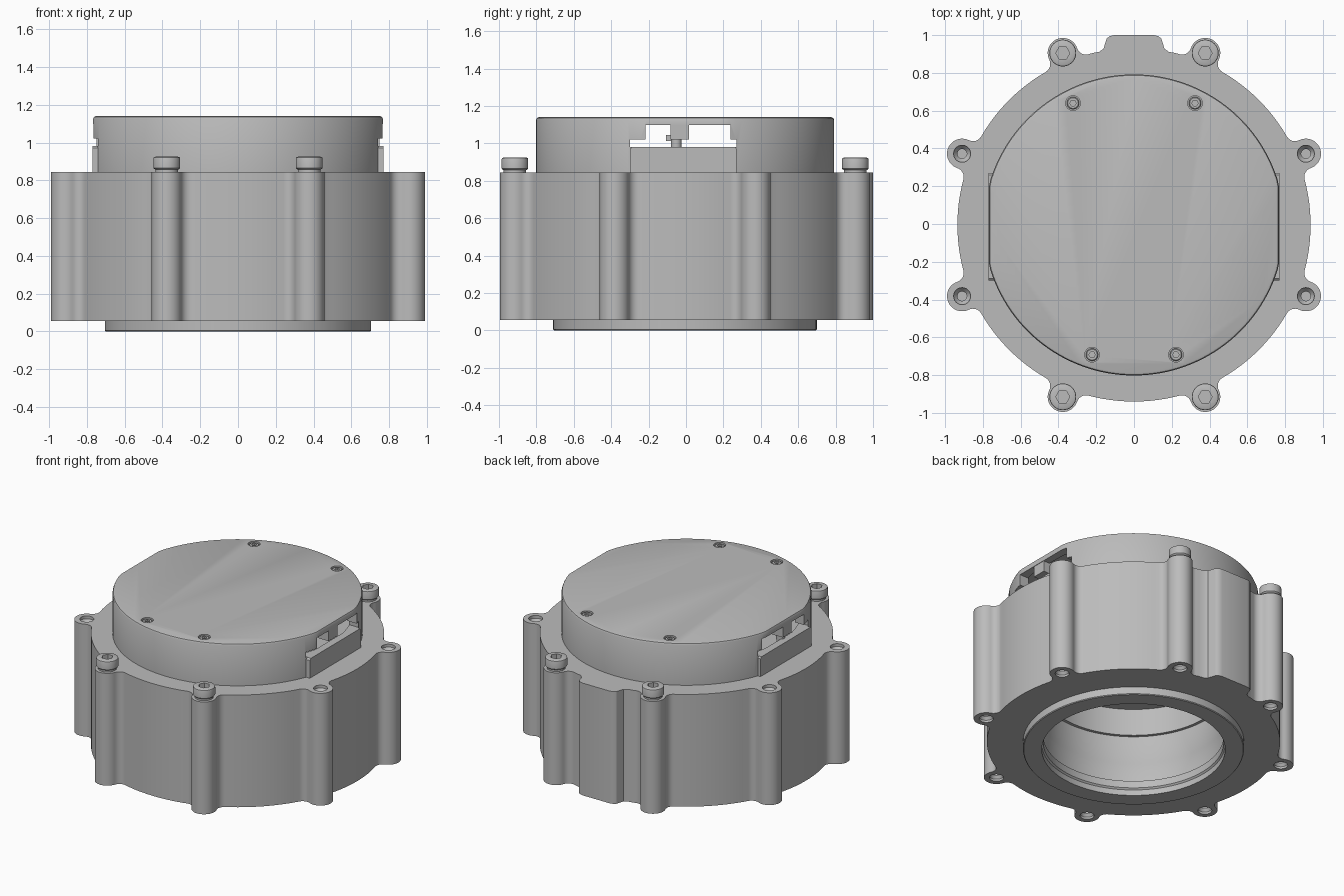
import bpy, bmesh
from math import sin, cos, pi, atan2, acos, radians
from mathutils import Vector, Matrix

if "Cube" in bpy.data.objects:
    bpy.data.objects.remove(bpy.data.objects["Cube"])

CY = -0.005                      # centre line of the round parts
grey = bpy.data.materials.new("machined_grey")
grey.use_nodes = True
GREY = (0.5, 0.5, 0.5, 1)
grey.diffuse_color = GREY
grey.node_tree.nodes["Principled BSDF"].inputs["Base Color"].default_value = GREY


def arc(cx, cy, r, a0, a1, n):
    return [Vector((cx + r * cos(a0 + (a1 - a0) * i / n),
                    cy + r * sin(a0 + (a1 - a0) * i / n))) for i in range(n + 1)]


def circle(r, n=48, x=0, y=0):
    return arc(x, y, r, 0, 2 * pi, n)[:-1]


def loft(name, layers):
    """Closed solid through a stack of (outline, z) layers."""
    bm = bmesh.new()
    rings = [[bm.verts.new((p.x, p.y, z)) for p in outline] for outline, z in layers]
    for low, high in zip(rings, rings[1:]):
        n = len(low)
        for i in range(n):
            j = (i + 1) % n
            bm.faces.new((low[i], low[j], high[j], high[i]))
    bm.faces.new(rings[0][::-1])
    bm.faces.new(rings[-1])
    bmesh.ops.recalc_face_normals(bm, faces=bm.faces)
    mesh = bpy.data.meshes.new(name)
    bm.to_mesh(mesh)
    bm.free()
    mesh.materials.append(grey)
    obj = bpy.data.objects.new(name, mesh)
    bpy.context.collection.objects.link(obj)
    return obj


def turned(name, profile, x=0, y=0, n=48):
    return loft(name, [(circle(r, n, x, y), z) for r, z in profile])


def block(name, x0, x1, y0, y1, z0, z1):
    base = [Vector(p) for p in ((x0, y0), (x1, y0), (x1, y1), (x0, y1))]
    return loft(name, [(base, z0), (base, z1)])


def activate(obj):
    bpy.ops.object.select_all(action='DESELECT')
    obj.select_set(True)
    bpy.context.view_layer.objects.active = obj


def cut(obj, cutter, keep=False):
    activate(obj)
    mod = obj.modifiers.new("cut", 'BOOLEAN')
    mod.operation = 'DIFFERENCE'
    mod.solver = 'EXACT'
    mod.object = cutter
    bpy.ops.object.modifier_apply(modifier=mod.name)
    if not keep:
        bpy.data.objects.remove(cutter)


def copies(obj, places):
    """Place the object at the first spot and linked copies at the rest."""
    for i, (x, y) in enumerate(places):
        o = obj if i == 0 else obj.copy()
        if i:
            bpy.context.collection.objects.link(o)
        o.location = (x, y, 0)


# Body outline: round wall, eight filleted bolt ears and a rear tab
R, D, EAR, FIL = 0.935, 0.985, 0.08, 0.05
phi = acos((D * D + (R + FIL) ** 2 - (EAR + FIL) ** 2) / (2 * D * (R + FIL)))
fx, fy = (R + FIL) * cos(phi), (R + FIL) * sin(phi)
beta = atan2(fy, fx - D)
half = arc(D, 0, EAR, 0, beta, 12) + arc(fx, fy, FIL, beta - pi, phi - pi, 8)[1:]
ear = [Vector((p.x, -p.y)) for p in half[:0:-1]] + half
tab = [Vector(p) for p in ((0.22, 0.91), (0.185, 0.916), (0.162, 0.932), (0.153, 0.96),
                           (0.145, 0.986), (0.13, 0.999), (0.105, 1.005))]
tab += [Vector((-p.x, p.y)) for p in tab[::-1]]
outline, ear_spots = [], []
for k in range(8):
    a = radians(22.5 + 45 * k)
    outline += [Matrix.Rotation(a, 2) @ p for p in ear]
    outline += tab if k == 1 else arc(0, 0, R, a + phi, a + pi / 4 - phi, 12)[1:-1]
    ear_spots.append((D * cos(a), D * sin(a) + CY))
outline = [p + Vector((0, CY)) for p in outline]

body = loft("body", [(outline, 0.055), (outline, 0.845)])
flange = turned("bottom_flange", [(0.7, 0), (0.705, 0.005), (0.705, 0.06)], y=CY, n=96)

# Stepped bore open at the bottom
bore = turned("bore_cutter", [(0.585, -0.1), (0.585, 0.04), (0.575, 0.05), (0.575, 0.1),
                              (0.605, 0.1), (0.605, 0.24), (0.6, 0.25), (0.6, 0.44),
                              (0.58, 0.44), (0.58, 0.63)], y=CY, n=96)
cut(body, bore, keep=True)
cut(flange, bore)

# Countersunk blind holes at both ends of every ear
for x, y in ear_spots:
    cut(body, turned("hole_cutter", [(0.025, 0.7), (0.025, 0.8), (0.045, 0.825), (0.045, 0.9)], x, y, 24))
    cut(body, turned("hole_cutter", [(0.045, 0), (0.045, 0.07), (0.03, 0.09), (0.03, 0.25)], x, y, 24))


# Upper housing: round shell with two flat sides and a rounded rim
def flatted(r, flat):
    return [Vector((max(-flat, min(flat, p.x)), p.y)) for p in circle(r, 144, 0, CY)]


housing = loft("upper_housing", [(flatted(0.797 - d, 0.767 - d), z) for d, z in
                                 ((0, 0.84), (0, 1.125), (0.005, 1.136), (0.015, 1.14))])
cut(housing, loft("hollow_cutter", [(flatted(0.73, 0.715), 0.93), (flatted(0.73, 0.715), 1.11)]))
cut(housing, block("slot_cutter", -1, 1, -0.3, 0.27, 0.98, 1.022))
cut(housing, block("window_cutter", -1, 1, -0.217, 0.237, 1.0, 1.097))

# Small recessed lid screws
lid_spots = [(-0.323, 0.64), (0.323, 0.64), (-0.222, -0.692), (0.222, -0.692)]
for x, y in lid_spots:
    cut(housing, turned("recess_cutter", [(0.039, 1.12), (0.039, 1.2)], x, y, 24))
lid_screw = turned("lid_screw", [(0.033, 1.115), (0.033, 1.131), (0.028, 1.135)], n=24)
cut(lid_screw, turned("socket_cutter", [(0.017, 1.122), (0.017, 1.2)], n=6))

# Socket head bolts in the front and rear ears
bolt = turned("bolt", [(0.024, 0.72), (0.024, 0.84), (0.06, 0.84), (0.06, 0.857), (0.066, 0.86),
                       (0.071, 0.866), (0.071, 0.915), (0.069, 0.921), (0.06, 0.925)], n=32)
cut(bolt, turned("socket_cutter", [(0.037, 0.885), (0.037, 1)], n=6))

# Side window parts: cover plate and hanging post on each side
for side, label in ((1, "left"), (-1, "right")):
    x0, x1 = sorted((side * 0.73, side * 0.769))
    plate = [Vector((x0, -0.3)), Vector((x1, -0.3)), Vector((x1, 0.27)), Vector((x0, 0.27))]
    top = [Vector((p.x, p.y * 0.96)) for p in plate]
    loft(label + "_cover_plate", [(plate, 0.845), (plate, 0.97), (top, 0.981)])
    x0, x1 = sorted((side * 0.68, side * 0.764))
    block(label + "_window_post", x0, x1, -0.083, 0.015, 1.022, 1.12)
block("latch_hook", -0.74, -0.69, -0.107, -0.06, 1.012, 1.045)
turned("latch_pin", [(0.028, 0.92), (0.028, 1.03)], -0.7, -0.052, 24)

for obj in list(bpy.context.collection.objects):
    if obj.type == 'MESH' and obj.data.materials and obj.data.materials[0] == grey:
        activate(obj)
        bpy.ops.object.shade_smooth_by_angle(angle=radians(30))

copies(bolt, [s for s in ear_spots if abs(s[0]) < 0.5])
copies(lid_screw, lid_spots)
